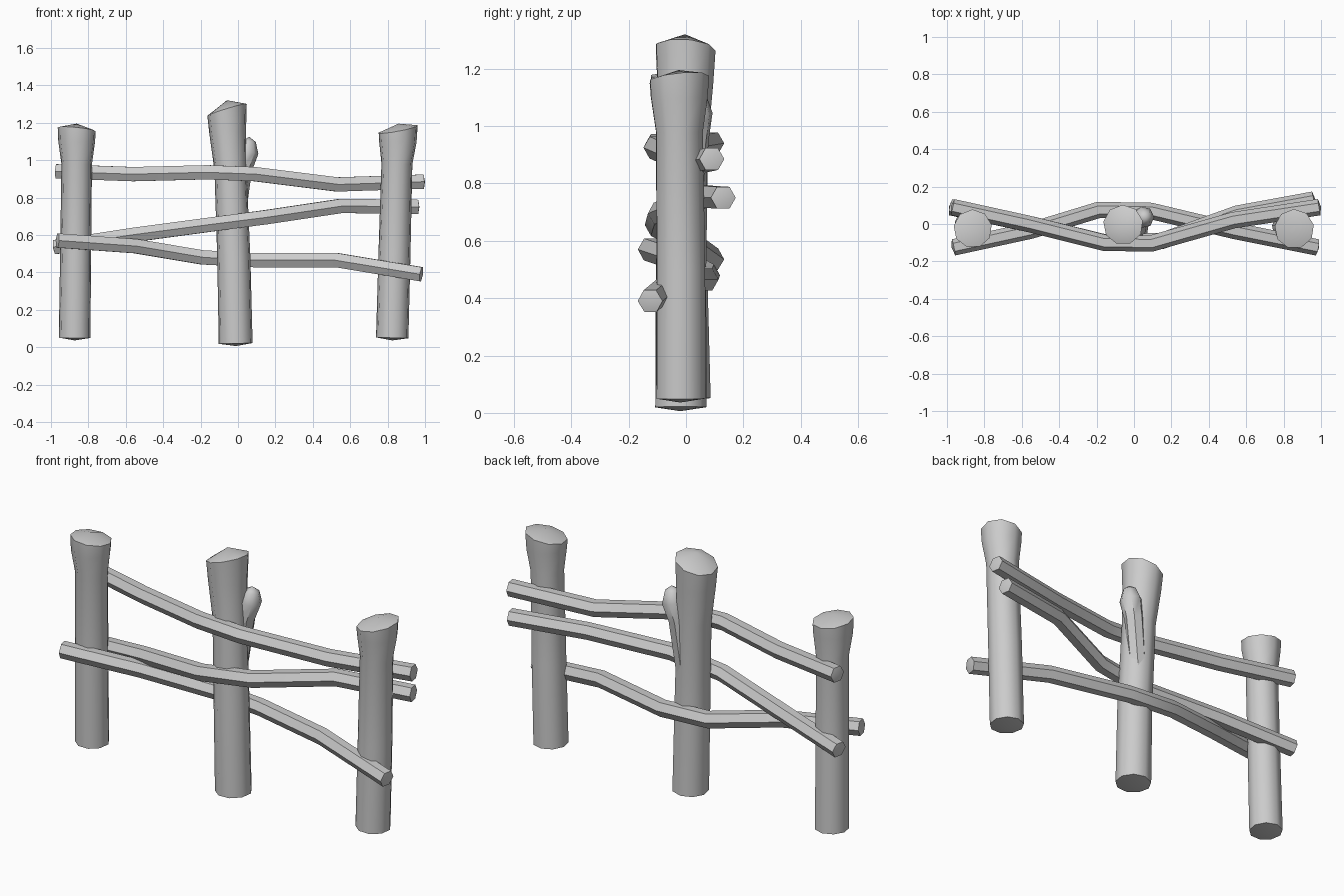
import bpy
import bmesh
from math import cos, sin, pi, radians
from mathutils import Vector

cube = bpy.data.objects.get("Cube")
if cube:
    bpy.data.objects.remove(cube, do_unlink=True)

# Single pale grey material
GREY = (0.6, 0.6, 0.6, 1)
wood = bpy.data.materials.new("pale_grey_wood")
wood.use_nodes = True
wood.diffuse_color = GREY
wood.node_tree.nodes["Principled BSDF"].inputs["Base Color"].default_value = GREY


def limb(name, path, sides, ref, start_cap, end_cap, tilt=(0, 0), turn=0.0):
    """Skin rings of (x, y, z, radius) and close both ends with shallow points.
    tilt slopes the last ring along x and y."""
    bm = bmesh.new()
    centres = [Vector(p[:3]) for p in path]
    rings = []
    last = len(path) - 1
    for i, c in enumerate(centres):
        t = (centres[min(i + 1, last)] - centres[max(i - 1, 0)]).normalized()
        u = Vector(ref).cross(t).normalized()
        v = t.cross(u)
        ring = []
        for k in range(sides):
            a = 2 * pi * k / sides + turn
            off = (u * cos(a) + v * sin(a)) * path[i][3]
            if i == last:
                off.z += tilt[0] * off.x + tilt[1] * off.y
            ring.append(bm.verts.new(c + off))
        rings.append(ring)
    for a, b in zip(rings, rings[1:]):
        for k in range(sides):
            n = (k + 1) % sides
            bm.faces.new((a[k], a[n], b[n], b[k]))
    first_dir = (centres[0] - centres[1]).normalized()
    last_dir = (centres[-1] - centres[-2]).normalized()
    for ring, point in ((rings[0], centres[0] + first_dir * start_cap),
                        (rings[-1], centres[-1] + last_dir * end_cap)):
        tip = bm.verts.new(point)
        for k in range(sides):
            bm.faces.new((ring[k], ring[(k + 1) % sides], tip))
    bmesh.ops.recalc_face_normals(bm, faces=bm.faces[:])
    mesh = bpy.data.meshes.new(name)
    bm.to_mesh(mesh)
    bm.free()
    mesh.materials.append(wood)
    obj = bpy.data.objects.new(name, mesh)
    bpy.context.collection.objects.link(obj)
    bpy.ops.object.select_all(action='DESELECT')
    obj.select_set(True)
    bpy.context.view_layer.objects.active = obj
    bpy.ops.object.shade_smooth_by_angle(angle=radians(50))
    return obj


def post(name, path, cap, tilt):
    return limb(name, path, 9, (0, 1, 0), 0.014, cap, tilt, 0.2)


def rail(name, path, radius=0.044):
    return limb(name, [p + (radius,) for p in path], 6, (0, 0, 1), 0.01, 0.01)


# Upright posts with flared, slanted heads
post("right_post", [(-0.873, 0.0, 0.05, 0.086), (-0.868, -0.01, 0.5, 0.084),
                    (-0.862, -0.02, 0.98, 0.083), (-0.862, -0.025, 1.1, 0.1),
                    (-0.862, -0.025, 1.165, 0.103)], 0.03, (-0.1, -0.1))
post("left_post", [(0.825, -0.02, 0.05, 0.088), (0.837, -0.02, 0.5, 0.087),
                   (0.85, -0.025, 0.98, 0.084), (0.855, -0.026, 1.1, 0.102),
                   (0.857, -0.026, 1.165, 0.106)], 0.03, (0.22, 0.1))
post("centre_post", [(-0.012, -0.02, 0.02, 0.092), (-0.022, -0.02, 0.48, 0.09),
                     (-0.04, -0.01, 0.95, 0.087), (-0.055, -0.005, 1.15, 0.1),
                     (-0.058, -0.004, 1.27, 0.107)], 0.05, (0.28, -0.05))

# Broken branch growing out of the centre post
limb("branch_stub", [(-0.01, 0.02, 0.66, 0.045), (0.025, 0.03, 0.95, 0.05),
                     (0.052, 0.036, 1.045, 0.058), (0.058, 0.036, 1.1, 0.038)],
     7, (0, 1, 0), 0.01, 0.025)

# Rails woven between the posts
rail("top_rail", [(-0.97, 0.09, 0.94), (-0.56, 0.0, 0.925), (-0.16, -0.1, 0.935),
                  (0.09, -0.105, 0.925), (0.53, 0.02, 0.87), (0.99, 0.09, 0.885)])
rail("middle_rail", [(-0.98, 0.09, 0.535), (-0.56, 0.0, 0.6), (-0.15, -0.1, 0.655),
                     (0.15, -0.09, 0.695), (0.55, 0.055, 0.755), (0.96, 0.13, 0.75)])
rail("lower_rail", [(-0.965, -0.125, 0.57), (-0.55, -0.035, 0.54), (-0.19, 0.075, 0.48),
                    (0.09, 0.07, 0.465), (0.53, -0.035, 0.465), (0.98, -0.125, 0.39)])
